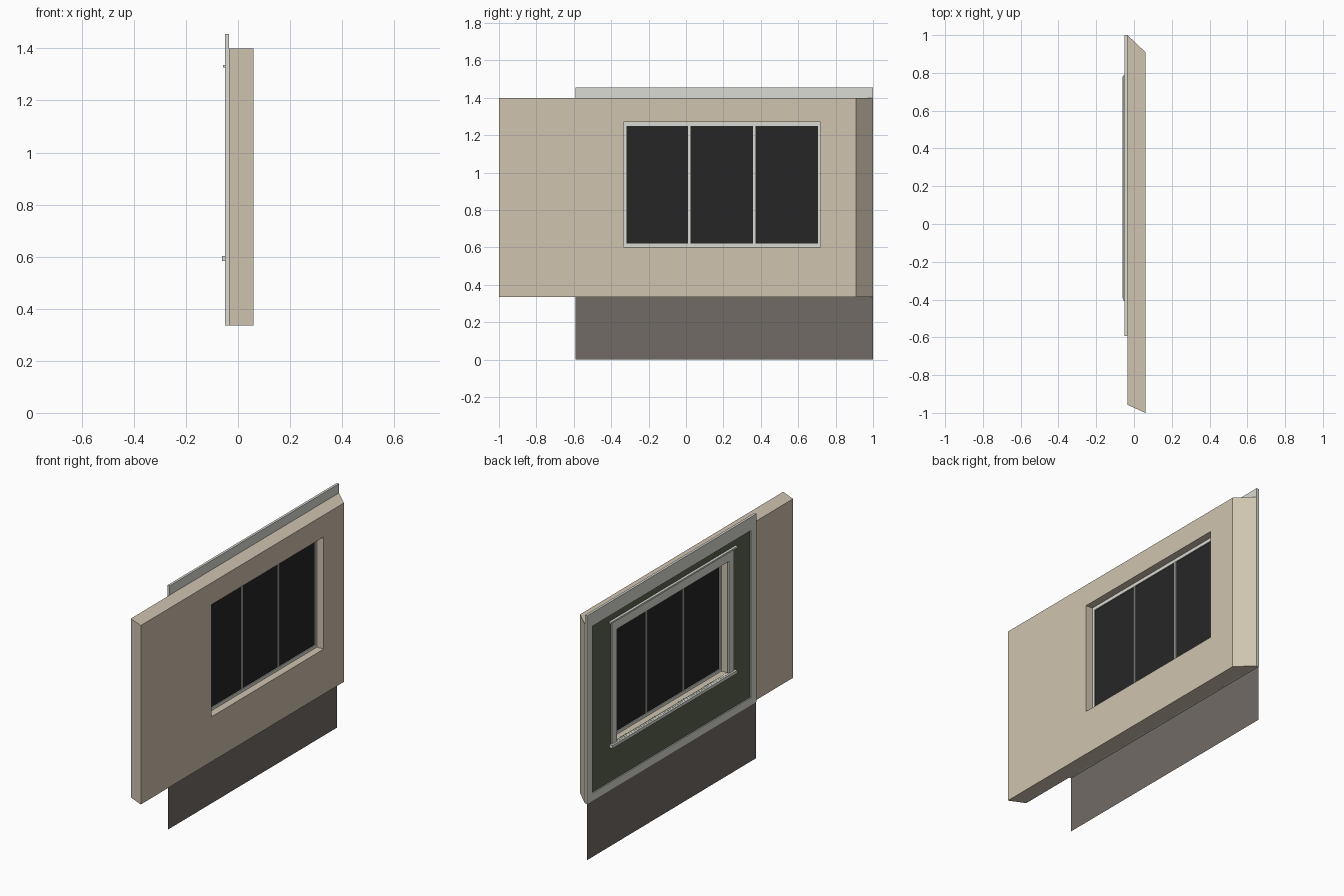
import bpy, bmesh

if "Cube" in bpy.data.objects:
    bpy.data.objects.remove(bpy.data.objects["Cube"])

def srgb(h):
    out = []
    for i in (0, 2, 4):
        c = int(h[i:i + 2], 16) / 255
        out.append(c / 12.92 if c <= 0.04045 else ((c + 0.055) / 1.055) ** 2.4)
    return (*out, 1)

def mat(name, h):
    m = bpy.data.materials.new(name)
    m.diffuse_color = srgb(h)
    m.use_nodes = True
    m.node_tree.nodes["Principled BSDF"].inputs["Base Color"].default_value = m.diffuse_color
    return m

plaster = mat("beige plaster", "D0C4B0")
trim = mat("pale grey trim", "DADBD3")
green = mat("dark green siding", "5B6350")
glass = mat("black glass", "262626")
stone = mat("brown foundation", "716B65")

def finish(name, bm, m):
    bmesh.ops.recalc_face_normals(bm, faces=bm.faces)
    me = bpy.data.meshes.new(name)
    bm.to_mesh(me)
    bm.free()
    me.materials.append(m)
    ob = bpy.data.objects.new(name, me)
    bpy.context.collection.objects.link(ob)
    return ob

def loop(bm, x, r):
    y0, y1, z0, z1 = r
    return [bm.verts.new((x, y, z)) for y, z in ((y0, z0), (y1, z0), (y1, z1), (y0, z1))]

def ring(name, x0, x1, outer, inner, m, outer_front=None):
    """Rectangular slab with a rectangular hole; rects are (y0, y1, z0, z1)."""
    bm = bmesh.new()
    loops = [loop(bm, x0, outer), loop(bm, x1, outer_front or outer),
             loop(bm, x1, inner), loop(bm, x0, inner)]
    for a, b in zip(loops, loops[1:] + loops[:1]):
        for i in range(4):
            j = (i + 1) % 4
            bm.faces.new((a[i], a[j], b[j], b[i]))
    return finish(name, bm, m)

def box(name, x0, x1, r, m):
    bm = bmesh.new()
    a, b = loop(bm, x0, r), loop(bm, x1, r)
    bm.faces.new(a)
    bm.faces.new(b)
    for i in range(4):
        j = (i + 1) % 4
        bm.faces.new((a[i], a[j], b[j], b[i]))
    return finish(name, bm, m)

opening = (-0.335, 0.72, 0.603, 1.27)

# Inner wall with mitred ends
ring("inner_wall", -0.035, 0.06, (-0.957, 1.0, 0.335, 1.4), opening, plaster,
     outer_front=(-1.0, 0.91, 0.335, 1.4))

# Outside siding and its border boards
field = (-0.54, 0.95, 0.38, 1.375)
ring("siding", -0.043, -0.0352, field, opening, green)
ring("border_boards", -0.05, -0.0352, (-0.592, 1.0, 0.335, 1.455), field, trim)

# Window casing, head cap and sill outside
ring("window_casing", -0.05, -0.0352, (-0.38, 0.765, 0.59, 1.328), opening, trim)
box("head_cap", -0.058, -0.036, (-0.405, 0.785, 1.326, 1.336), trim)
box("window_sill", -0.062, -0.036, (-0.395, 0.78, 0.584, 0.602), trim)

# Sash frame, glass and mullions in the middle of the opening
ring("sash_frame", 0.0, 0.016, opening, (-0.318, 0.705, 0.62, 1.25), trim)
box("window_glass", 0.006, 0.010, (-0.32, 0.707, 0.618, 1.252), glass)
for i, y in enumerate((0.018, 0.365)):
    box(f"mullion_{i + 1}", 0.001, 0.015, (y - 0.006, y + 0.006, 0.62, 1.25), trim)

# Thin foundation skirt
bm = bmesh.new()
bm.faces.new(reversed(loop(bm, -0.048, (-0.592, 1.0, 0.0, 0.336))))
ob = finish("foundation_skirt", bm, stone)
if ob.data.polygons[0].normal.x > 0:
    ob.data.flip_normals()
